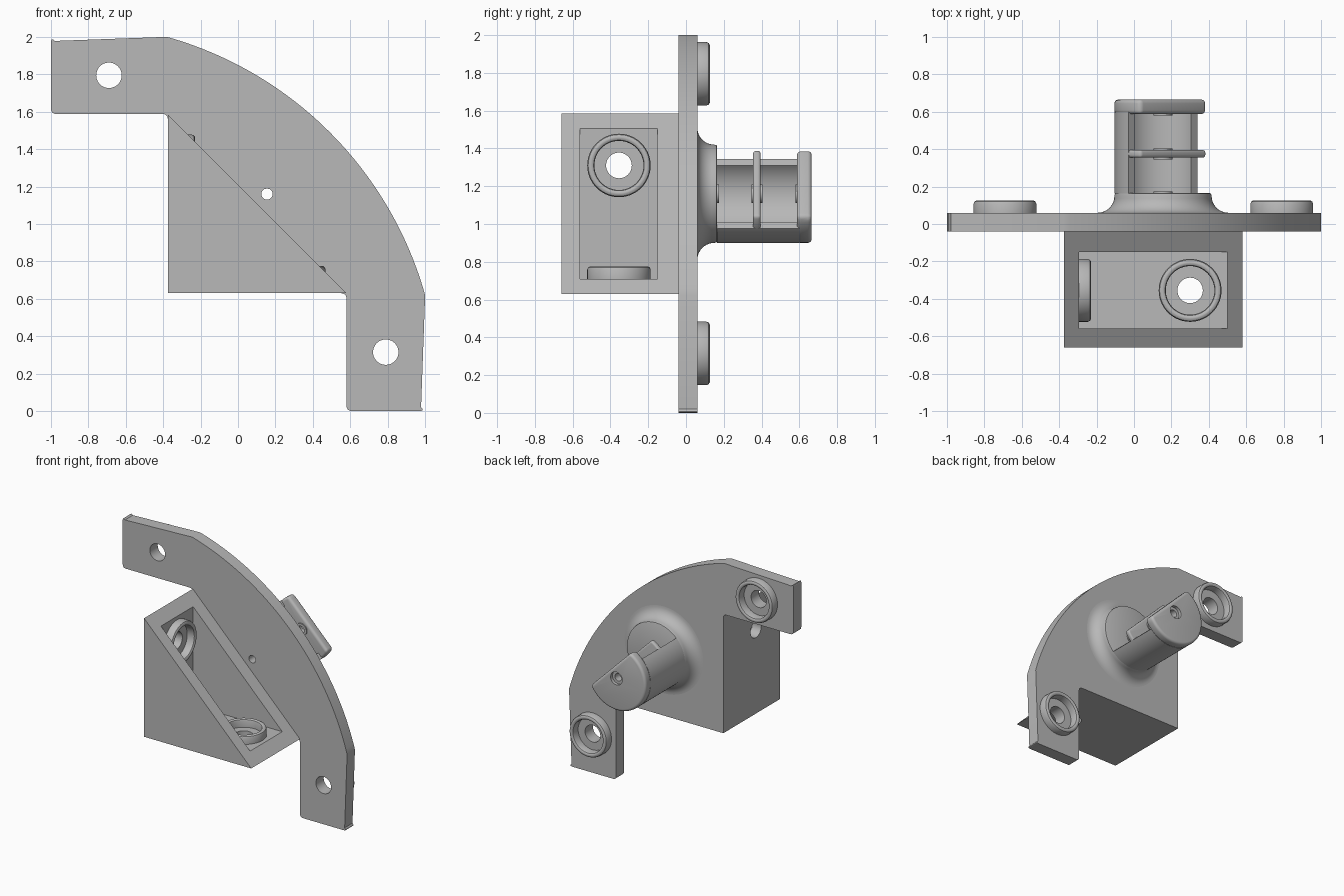
import bpy, bmesh
from math import sin, cos, pi, acos, radians
from mathutils import Vector, Matrix

if "Cube" in bpy.data.objects:
    bpy.data.objects.remove(bpy.data.objects["Cube"], do_unlink=True)

GREY = (0.48, 0.48, 0.48, 1)
grey = bpy.data.materials.new("plain grey")
grey.use_nodes = True
grey.diffuse_color = GREY
grey.node_tree.nodes["Principled BSDF"].inputs["Base Color"].default_value = GREY

CX, CZ, R = 0.155, 1.16, 0.26      # peg axis and radius
BACK, FRONT = 0.06, -0.04          # plate faces
HOLE, PIN = 0.068, 0.03            # screw and pin hole radii
DIRS = {"x": Vector((1, 0, 0)), "y": Vector((0, 1, 0)), "z": Vector((0, 0, 1))}


def add_object(name, bm):
    bmesh.ops.recalc_face_normals(bm, faces=bm.faces)
    mesh = bpy.data.meshes.new(name)
    bm.to_mesh(mesh)
    bm.free()
    mesh.materials.append(grey)
    obj = bpy.data.objects.new(name, mesh)
    bpy.context.collection.objects.link(obj)
    return obj


def prism(name, pts, y0, y1):
    """Extrude an x-z outline from y0 to y1."""
    bm = bmesh.new()
    face = bm.faces.new([bm.verts.new((x, y0, z)) for x, z in pts])
    out = bmesh.ops.extrude_face_region(bm, geom=[face])
    verts = [v for v in out["geom"] if isinstance(v, bmesh.types.BMVert)]
    bmesh.ops.translate(bm, vec=(0, y1 - y0, 0), verts=verts)
    return add_object(name, bm)


def lathe(name, profile, origin, axis, steps=56):
    """Spin a closed (radius, height) profile about an axis."""
    bm = bmesh.new()
    turn = Vector((0, 0, 1)).rotation_difference(DIRS[axis]).to_matrix()
    rings = []
    for i in range(steps):
        a = 2 * pi * i / steps
        rings.append([bm.verts.new(turn @ Vector((r * cos(a), r * sin(a), h)) + Vector(origin))
                      for r, h in profile])
    n = len(profile)
    for i in range(steps):
        p, q = rings[i], rings[(i + 1) % steps]
        for j in range(n):
            k = (j + 1) % n
            bm.faces.new((p[j], p[k], q[k], q[j]))
    return add_object(name, bm)


def drill(radius, centre, axis, depth):
    """Cylinder cutter centred on a point."""
    bm = bmesh.new()
    turn = Vector((0, 0, 1)).rotation_difference(DIRS[axis]).to_matrix().to_4x4()
    bmesh.ops.create_cone(bm, cap_ends=True, segments=40, radius1=radius, radius2=radius,
                          depth=depth, matrix=Matrix.Translation(centre) @ turn)
    return add_object("cutter", bm)


def finish(obj, cutters=(), bevel=0, segments=4):
    """Bevel, cut, bake the modifiers and shade."""
    if bevel:
        m = obj.modifiers.new("bevel", "BEVEL")
        m.width, m.segments, m.angle_limit = bevel, segments, radians(40)
    for c in cutters:
        c.hide_render = True
        m = obj.modifiers.new("cut", "BOOLEAN")
        m.operation, m.solver, m.object = "DIFFERENCE", "EXACT", c
    bpy.context.view_layer.update()
    mesh = bpy.data.meshes.new_from_object(obj.evaluated_get(bpy.context.evaluated_depsgraph_get()))
    obj.modifiers.clear()
    obj.data = mesh
    for c in cutters:
        bpy.data.objects.remove(c, do_unlink=True)
    mesh.shade_smooth()
    mesh.set_sharp_from_angle(angle=radians(35))


def rounded(corners, radius=0.03, steps=5):
    """Round the corners of an outline with quadratic curves."""
    pts = []
    for i, c in enumerate(corners):
        c = Vector(c)
        a = c + (Vector(corners[i - 1]) - c).normalized() * radius
        b = c + (Vector(corners[(i + 1) % len(corners)]) - c).normalized() * radius
        for s in range(steps + 1):
            t = s / steps
            pts.append(tuple(a * (1 - t) ** 2 + c * 2 * t * (1 - t) + b * t * t))
    return pts


def arc(radius, chord, steps=48):
    """Circle about the peg axis, cut off by a chord facing +x +z."""
    half = acos(chord / radius)
    angles = [pi / 4 + half + (2 * pi - 2 * half) * i / steps for i in range(steps + 1)]
    return [(CX + radius * cos(a), CZ + radius * sin(a)) for a in angles]


# Mounting plate: straight inner edges, large outer arc
inner = rounded([(1, 0), (0.58, 0), (0.58, 0.63), (-0.375, 0.63),
                 (-0.375, 1.588), (-1, 1.588), (-1, 2)])
# keep the corner shared with the wedge sharp
inner = [p for p in inner if not (p[0] < -0.3 and 0.6 < p[1] < 0.7)]
inner.insert(18, (-0.375, 0.63))
sweep = [(-0.92 + 1.995 * cos(a), 0.08 + 1.995 * sin(a))
         for a in [radians(74.3 - 58.6 * i / 48) for i in range(49)]]
plate = prism("mounting_plate", inner + sweep, FRONT, BACK)
tabs = [(-0.69, 1.795), (0.79, 0.315)]
finish(plate, [drill(HOLE, (x, 0, z), "y", 0.5) for x, z in tabs]
       + [drill(PIN, (CX, 0, CZ), "y", 0.5)])

# Hollow wedge in front of the plate
wedge = prism("wedge_pocket", [(-0.375, 0.63), (0.58, 0.63), (-0.375, 1.585)], -0.66, FRONT)
pocket = prism("cutter", [(-0.295, 0.71), (1, 0.71), (1, 2), (-0.295, 2)], -0.56, -0.15)
finish(wedge, [pocket, drill(HOLE, (-0.335, -0.355, 1.31), "x", 0.3),
               drill(HOLE, (0.3, -0.355, 0.67), "z", 0.3)])

# Raised ring seats around the screw holes
ring = [(0.13, 0), (0.13, 0.048), (0.134, 0.06), (0.143, 0.066),
        (0.153, 0.066), (0.163, 0.06), (0.168, 0.048), (0.168, 0)]
seats = [("upper_tab_seat", (tabs[0][0], BACK, tabs[0][1]), "y"),
         ("lower_tab_seat", (tabs[1][0], BACK, tabs[1][1]), "y"),
         ("pocket_wall_seat", (-0.295, -0.355, 1.31), "x"),
         ("pocket_floor_seat", (0.3, -0.355, 0.71), "z")]
for name, origin, axis in seats:
    finish(lathe(name, ring, origin, axis))

# Flared base of the peg
flare = [(PIN, 0), (PIN, 0.105), (0.25, 0.105), (0.257, 0.102)]
flare += [(0.35 - 0.09 * cos(a), 0.09 - 0.09 * sin(a)) for a in [pi / 2 * i / 10 for i in range(11)]]
finish(lathe("peg_flare", flare, (CX, BACK, CZ), "y", 72))

# Half-pipe peg body
finish(prism("peg_body", arc(R, 0) + arc(0.212, 0)[::-1], 0.163, 0.6))

# Thin divider across the channel
finish(prism("peg_divider", arc(R - 0.001, 0.08), 0.355, 0.395),
       [drill(PIN, (CX, 0.375, CZ), "y", 0.3)], bevel=0.014)

# End cap with a countersunk pin hole
finish(prism("peg_cap", arc(R, 0.08), 0.588, 0.665),
       [drill(PIN, (CX, 0.62, CZ), "y", 0.3), drill(0.052, (CX, 0.665, CZ), "y", 0.05)],
       bevel=0.03)

# Small lips around the pin hole
for name, y0, y1 in [("base_lip", 0.16, 0.174), ("divider_lip", 0.346, 0.404), ("cap_lip", 0.579, 0.592)]:
    finish(lathe(name, [(PIN, 0), (0.05, 0), (0.05, y1 - y0), (PIN, y1 - y0)], (CX, y0, CZ), "y", 32))
